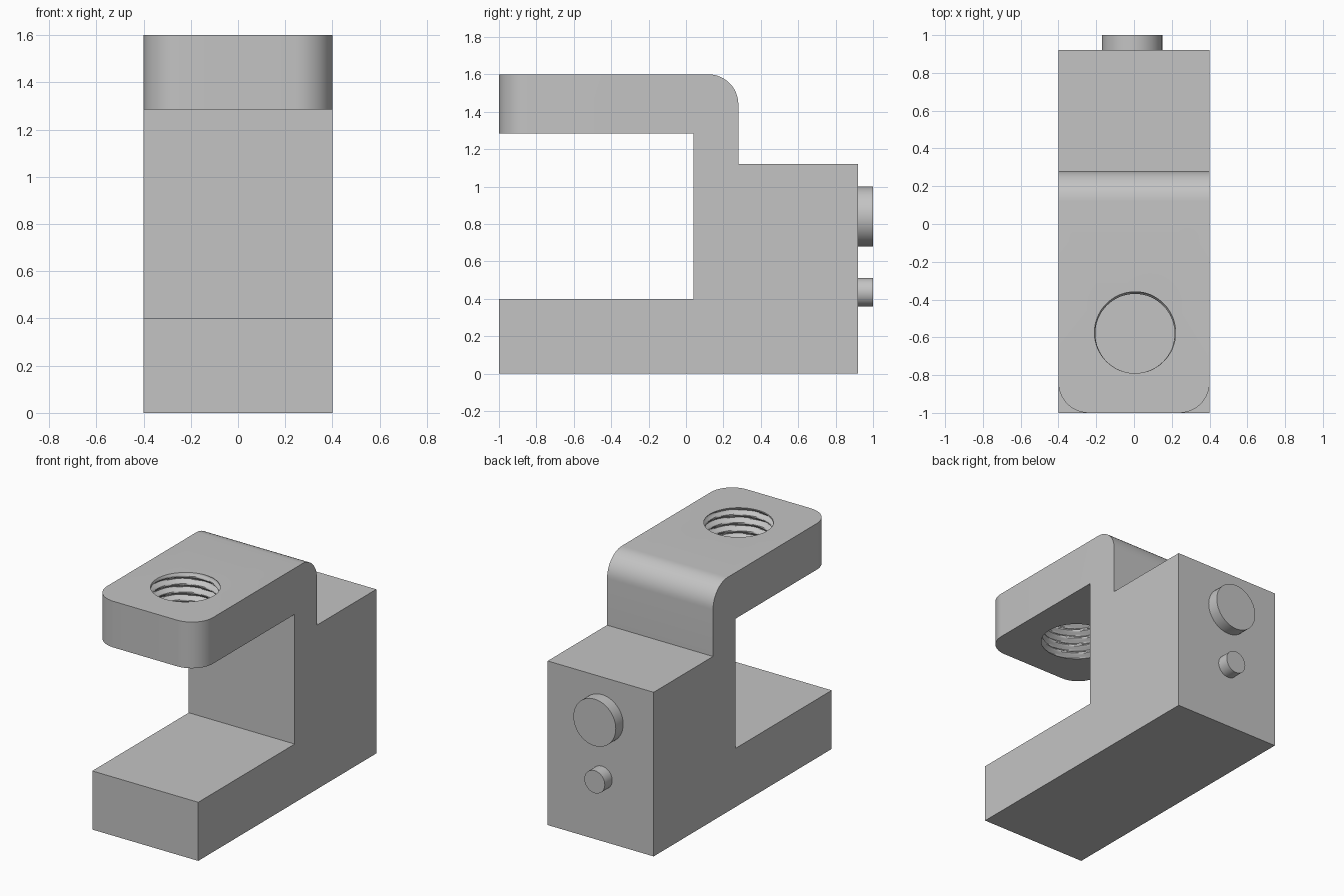
import bpy, bmesh, math

cube = bpy.data.objects.get("Cube")
if cube:
    bpy.data.objects.remove(cube, do_unlink=True)

# Single plain metal colour
grey = bpy.data.materials.new("light_grey")
grey.use_nodes = True
colour = (0.55, 0.55, 0.55, 1)
grey.diffuse_color = colour
grey.node_tree.nodes["Principled BSDF"].inputs["Base Color"].default_value = colour


def make_object(name, bm):
    bmesh.ops.recalc_face_normals(bm, faces=bm.faces)
    mesh = bpy.data.meshes.new(name)
    bm.to_mesh(mesh)
    bm.free()
    mesh.materials.append(grey)
    obj = bpy.data.objects.new(name, mesh)
    bpy.context.collection.objects.link(obj)
    return obj


def activate(obj):
    bpy.ops.object.select_all(action='DESELECT')
    obj.select_set(True)
    bpy.context.view_layer.objects.active = obj


def smooth(obj):
    activate(obj)
    bpy.ops.object.shade_smooth_by_angle(angle=math.radians(30))


# Clamp body: side profile (y, z) extruded across the width
HALF_WIDTH, TOP = 0.4, 1.6
profile = [(-1, 0), (0.92, 0), (0.92, 1.12), (0.28, 1.12), (0.28, TOP),
           (-1, TOP), (-1, 1.285), (0.04, 1.285), (0.04, 0.4), (-1, 0.4)]
bm = bmesh.new()
side = bm.faces.new([bm.verts.new((-HALF_WIDTH, y, z)) for y, z in profile])
ext = bmesh.ops.extrude_face_region(bm, geom=[side])
bmesh.ops.translate(bm, vec=(2 * HALF_WIDTH, 0, 0),
                    verts=[v for v in ext["geom"] if isinstance(v, bmesh.types.BMVert)])
bmesh.ops.recalc_face_normals(bm, faces=bm.faces)


# Round the arm's back shoulder and its two upright front corners
def is_rounded(edge):
    a, b = (v.co for v in edge.verts)
    mid = (a + b) / 2
    shoulder = abs(a.x - b.x) > 0.1 and mid.y > 0.2 and mid.z > TOP - 0.01
    corner = abs(a.z - b.z) > 0.1 and mid.y < -0.9 and mid.z > 1.2
    return shoulder or corner


bmesh.ops.bevel(bm, geom=[e for e in bm.edges if is_rounded(e)], offset=0.16,
                offset_type='OFFSET', segments=12, profile=0.5, affect='EDGES')
body = make_object("clamp_body", bm)

# Threaded hole cutter: a tube whose radius follows a helical groove
PITCH, RADIUS, DEPTH = 0.055, 0.21, 0.03
SEGMENTS, RINGS = 64, 62
Z_LOW, Z_HIGH = 1.265, 1.62
bm = bmesh.new()
rings = []
for i in range(RINGS + 1):
    z = Z_LOW + (Z_HIGH - Z_LOW) * i / RINGS
    ring = []
    for j in range(SEGMENTS):
        turn = j / SEGMENTS
        phase = ((z - TOP) / PITCH - turn + 0.75) % 1
        groove = 1 - abs(2 * phase - 1)
        fade = min(1, 0.4 + max(0, TOP - z) / PITCH)
        r = RADIUS + DEPTH * fade * max(0, groove * 1.2 - 0.2)
        angle = math.tau * turn
        ring.append(bm.verts.new((0.005 + r * math.cos(angle),
                                  -0.58 + r * math.sin(angle), z)))
    rings.append(ring)
for low, high in zip(rings, rings[1:]):
    for j in range(SEGMENTS):
        k = (j + 1) % SEGMENTS
        bm.faces.new((low[j], low[k], high[k], high[j]))
bm.faces.new(rings[0])
bm.faces.new(rings[-1])
cutter = make_object("thread_cutter", bm)
cutter.hide_render = True

activate(body)
cut = body.modifiers.new("threaded_hole", 'BOOLEAN')
cut.operation = 'DIFFERENCE'
cut.solver = 'EXACT'
cut.object = cutter
bpy.ops.object.modifier_apply(modifier=cut.name)
bpy.data.objects.remove(cutter, do_unlink=True)
smooth(body)

# Round pegs on the back face
for name, radius, z in (("large_back_peg", 0.16, 0.84), ("small_back_peg", 0.077, 0.435)):
    bpy.ops.mesh.primitive_cylinder_add(vertices=48, radius=radius, depth=0.085,
                                        location=(-0.01, 0.9575, z),
                                        rotation=(math.pi / 2, 0, 0))
    peg = bpy.context.object
    peg.name = name
    peg.data.materials.append(grey)
    smooth(peg)
